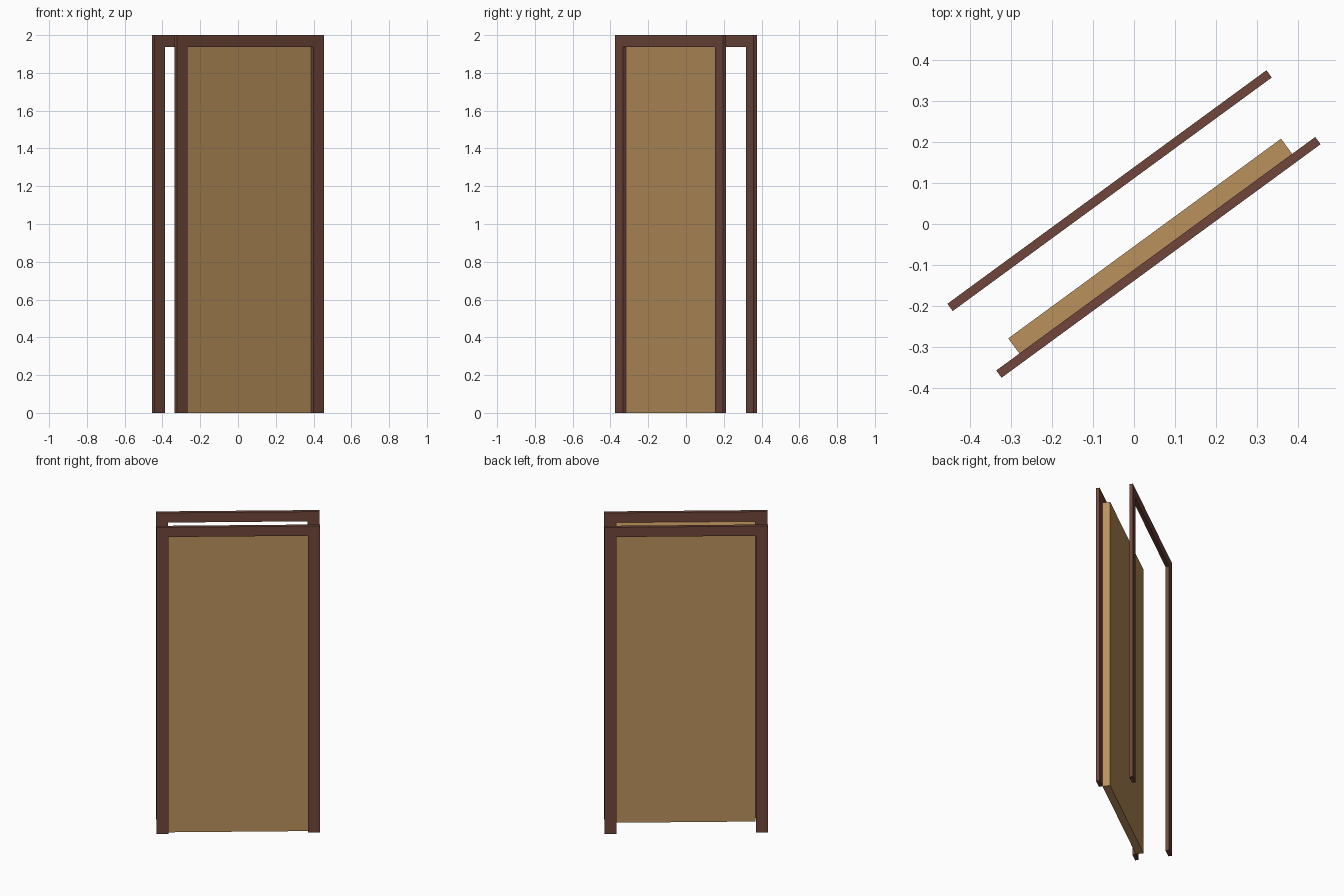
import bpy, bmesh, math

if "Cube" in bpy.data.objects:
    bpy.data.objects.remove(bpy.data.objects["Cube"])

ANGLE = math.radians(36.2)
HALF_W, HALF_OPEN = 0.483, 0.413      # frame outer and opening half widths
TOP, OPEN_TOP = 2.0, 1.937
DEPTH, FRAME_T, PANEL_T = 0.112, 0.022, 0.046


def material(name, color):
    mat = bpy.data.materials.new(name)
    mat.diffuse_color = (*color, 1)
    mat.use_nodes = True
    mat.node_tree.nodes["Principled BSDF"].inputs["Base Color"].default_value = mat.diffuse_color
    return mat


def extruded(name, profile, y, thickness, mat):
    """Extrude an x-z profile along local y, then turn it about z."""
    bm = bmesh.new()
    face = bm.faces.new([bm.verts.new((x, y, z)) for x, z in profile])
    ext = bmesh.ops.extrude_face_region(bm, geom=[face])
    verts = [g for g in ext["geom"] if isinstance(g, bmesh.types.BMVert)]
    bmesh.ops.translate(bm, verts=verts, vec=(0, thickness, 0))
    bmesh.ops.recalc_face_normals(bm, faces=bm.faces)
    mesh = bpy.data.meshes.new(name)
    bm.to_mesh(mesh)
    bm.free()
    mesh.materials.append(mat)
    obj = bpy.data.objects.new(name, mesh)
    obj.rotation_euler.z = ANGLE
    bpy.context.collection.objects.link(obj)
    return obj


dark_wood = material("dark_wood", (0.16, 0.062, 0.043))
light_wood = material("light_wood", (0.50, 0.285, 0.11))

# Two identical door surrounds: stiles and head in one arch-shaped profile
arch = [(-HALF_W, 0), (-HALF_OPEN, 0), (-HALF_OPEN, OPEN_TOP), (HALF_OPEN, OPEN_TOP),
        (HALF_OPEN, 0), (HALF_W, 0), (HALF_W, TOP), (-HALF_W, TOP)]
for name, y in (("front_frame", -DEPTH), ("back_frame", DEPTH - FRAME_T)):
    extruded(name, arch, y, FRAME_T, dark_wood)

# Door leaf, sitting just behind the front frame
leaf = [(-HALF_OPEN, 0), (HALF_OPEN, 0), (HALF_OPEN, OPEN_TOP), (-HALF_OPEN, OPEN_TOP)]
extruded("door_leaf", leaf, -DEPTH + FRAME_T, PANEL_T, light_wood)
